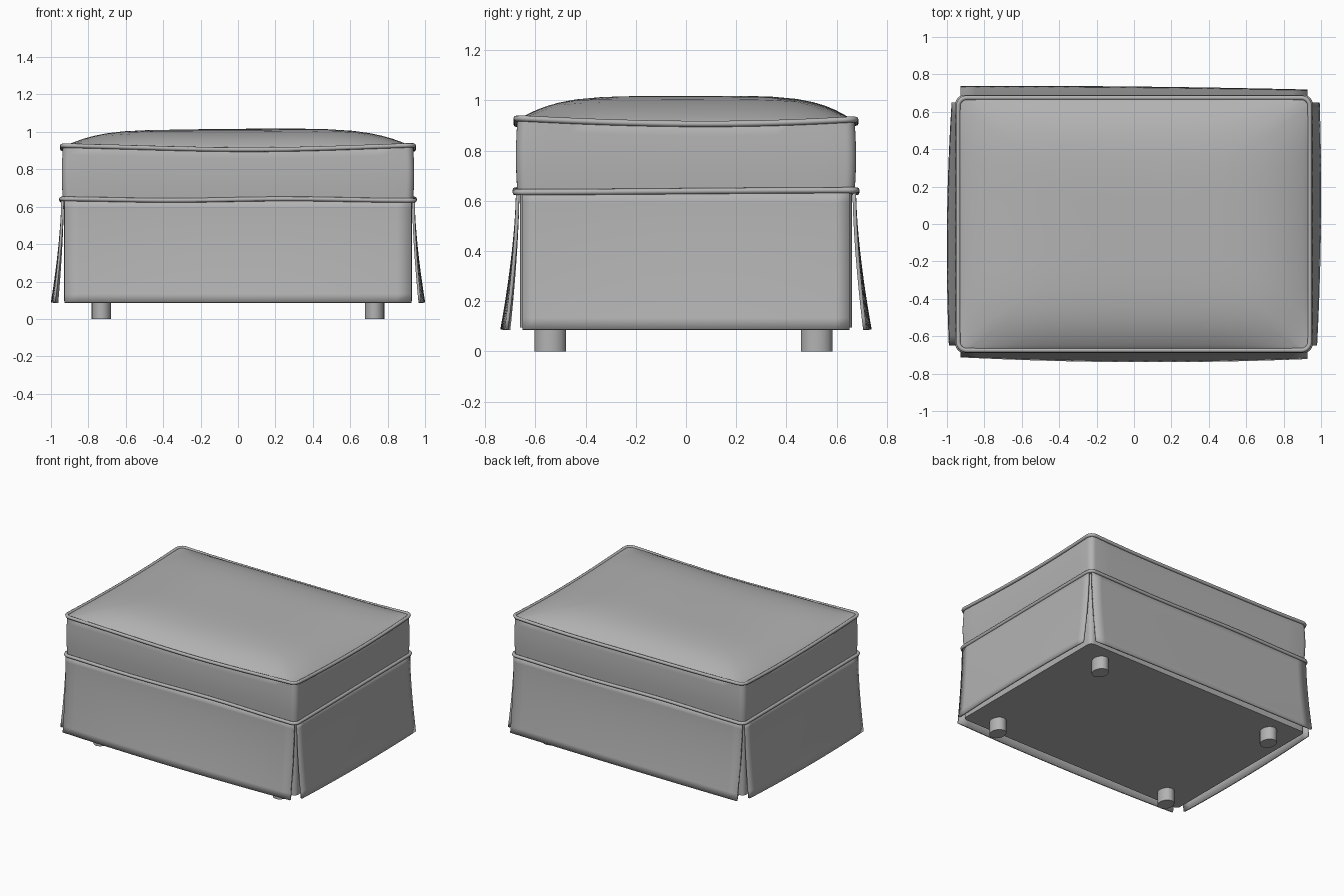
import bpy, math

if "Cube" in bpy.data.objects:
    bpy.data.objects.remove(bpy.data.objects["Cube"])

fabric = bpy.data.materials.new("grey fabric")
fabric.diffuse_color = (0.45, 0.45, 0.45, 1)
fabric.use_nodes = True
fabric.node_tree.nodes["Principled BSDF"].inputs["Base Color"].default_value = fabric.diffuse_color


def add_mesh(name, verts, faces, angle=40):
    me = bpy.data.meshes.new(name)
    me.from_pydata(verts, [], faces)
    me.materials.append(fabric)
    ob = bpy.data.objects.new(name, me)
    bpy.context.collection.objects.link(ob)
    bpy.ops.object.select_all(action='DESELECT')
    ob.select_set(True)
    bpy.context.view_layer.objects.active = ob
    bpy.ops.object.shade_smooth_by_angle(angle=math.radians(angle))
    return ob


def rounded_rect(hx, hy, r, side=14, arc=6):
    """Counter-clockwise outline with subdivided straight sides."""
    pts = []
    corners = [(hx - r, hy - r), (r - hx, hy - r), (r - hx, r - hy), (hx - r, r - hy)]
    for k, (cx, cy) in enumerate(corners):
        for i in range(arc + 1):
            a = math.pi / 2 * (k + i / arc)
            pts.append((cx + r * math.cos(a), cy + r * math.sin(a)))
        x0, y0 = pts[-1]
        a = math.pi / 2 * (k + 1)
        nx, ny = corners[(k + 1) % 4]
        x1, y1 = nx + r * math.cos(a), ny + r * math.sin(a)
        for i in range(1, side):
            t = i / side
            pts.append((x0 + (x1 - x0) * t, y0 + (y1 - y0) * t))
    return pts


def loft(name, rings, closed=False, angle=40):
    n, m = len(rings[0]), len(rings)
    verts = [p for ring in rings for p in ring]
    faces = []
    for j in range(m if closed else m - 1):
        k = (j + 1) % m
        for i in range(n):
            i2 = (i + 1) % n
            faces.append((j * n + i, j * n + i2, k * n + i2, k * n + i))
    if not closed:
        faces += [tuple(reversed(range(n))), tuple(range((m - 1) * n, m * n))]
    return add_mesh(name, verts, faces, angle)


HX, HY = 0.94, 0.675


def seam_z(x, y):
    # the top seam lifts slightly towards the corners
    u, v = min(1, abs(x) / HX), min(1, abs(y) / HY)
    return 0.908 + 0.018 * (u * v) ** 2 + 0.003 * math.sin(4 * x + 3 * y)


def waist_z(x, y):
    return 0.638 + 0.004 * math.cos(5 * x + 2 * y)


# Base box under the skirt
loft("base", [[(x, y, z) for x, y in rounded_rect(0.93, 0.66, 0.03)]
              for z in (0.095, 0.3, 0.5, 0.65)])

# Cushion: slightly bulging sides and a domed top
rings = []
for i in range(7):
    t = i / 6
    bulge = 0.006 * math.sin(math.pi * t)
    rings.append([(x, y, 0.63 + (seam_z(x, y) - 0.63) * t)
                  for x, y in rounded_rect(HX - 0.004 + bulge, HY - 0.004 + bulge, 0.04)])
for s in (0.985, 0.96, 0.93, 0.88, 0.82, 0.75, 0.65, 0.5, 0.35, 0.2, 0.05):
    ring = []
    for x, y in rounded_rect(HX, HY, 0.04):
        x, y = x * s, y * s
        dome = (1 - (abs(x) / HX) ** 5) * (1 - (abs(y) / HY) ** 5)
        ring.append((x, y, seam_z(x, y) + 0.107 * dome))
    rings.append(ring)
loft("cushion", rings, angle=50)


# Piping cords along both seams
def piping(name, hx, hy, r, height, radius):
    rings = []
    for j in range(8):
        a = 2 * math.pi * j / 8
        off = radius * math.cos(a)
        rings.append([(x, y, height(x, y) + radius * math.sin(a))
                      for x, y in rounded_rect(hx + off, hy + off, r + off)])
    loft(name, rings, closed=True, angle=60)


piping("top_piping", HX, HY, 0.045, seam_z, 0.012)
piping("waist_piping", HX + 0.004, HY + 0.004, 0.04, waist_z, 0.012)


# Flared skirt panels, open at the corners
def skirt(name, axis, sign, half, base, flare):
    a, m, b = flare          # flare at the low end, middle and high end
    nu, nw = 24, 12
    verts, faces = [], []
    for j in range(nw + 1):
        w = j / nw
        for i in range(nu + 1):
            t = 2 * i / nu - 1
            f = m + (b - a) / 2 * t + ((a + b) / 2 - m) * t * t
            out = sign * (base + f * w ** 1.6)
            along = half * t
            z = 0.637 - 0.55 * w
            verts.append((along, out, z) if axis == 'y' else (out, along, z))
    for j in range(nw):
        for i in range(nu):
            p = j * (nu + 1) + i
            q = (p, p + 1, p + nu + 2, p + nu + 1)
            flip = (axis == 'y') == (sign < 0)
            faces.append(q[::-1] if flip else q)
    ob = add_mesh(name, verts, faces)
    mod = ob.modifiers.new("thickness", 'SOLIDIFY')
    mod.thickness = 0.014
    mod.offset = 0


skirt("front_skirt", 'y', -1, 0.927, 0.67, (0.036, 0.062, 0.045))
skirt("back_skirt", 'y', 1, 0.927, 0.67, (0.062, 0.058, 0.042))
skirt("right_skirt", 'x', 1, 0.65, 0.938, (0.034, 0.055, 0.048))
skirt("left_skirt", 'x', -1, 0.65, 0.938, (0.045, 0.055, 0.03))

# Four short round feet
for sx, side in ((-1, "left"), (1, "right")):
    for y, end in ((-0.54, "front"), (0.52, "back")):
        foot = []
        for z in (0.0, 0.11):
            foot.append([(sx * 0.73 + 0.052 * math.cos(k * math.pi / 12),
                          y + 0.063 * math.sin(k * math.pi / 12), z) for k in range(24)])
        loft(f"{end}_{side}_foot", foot)
